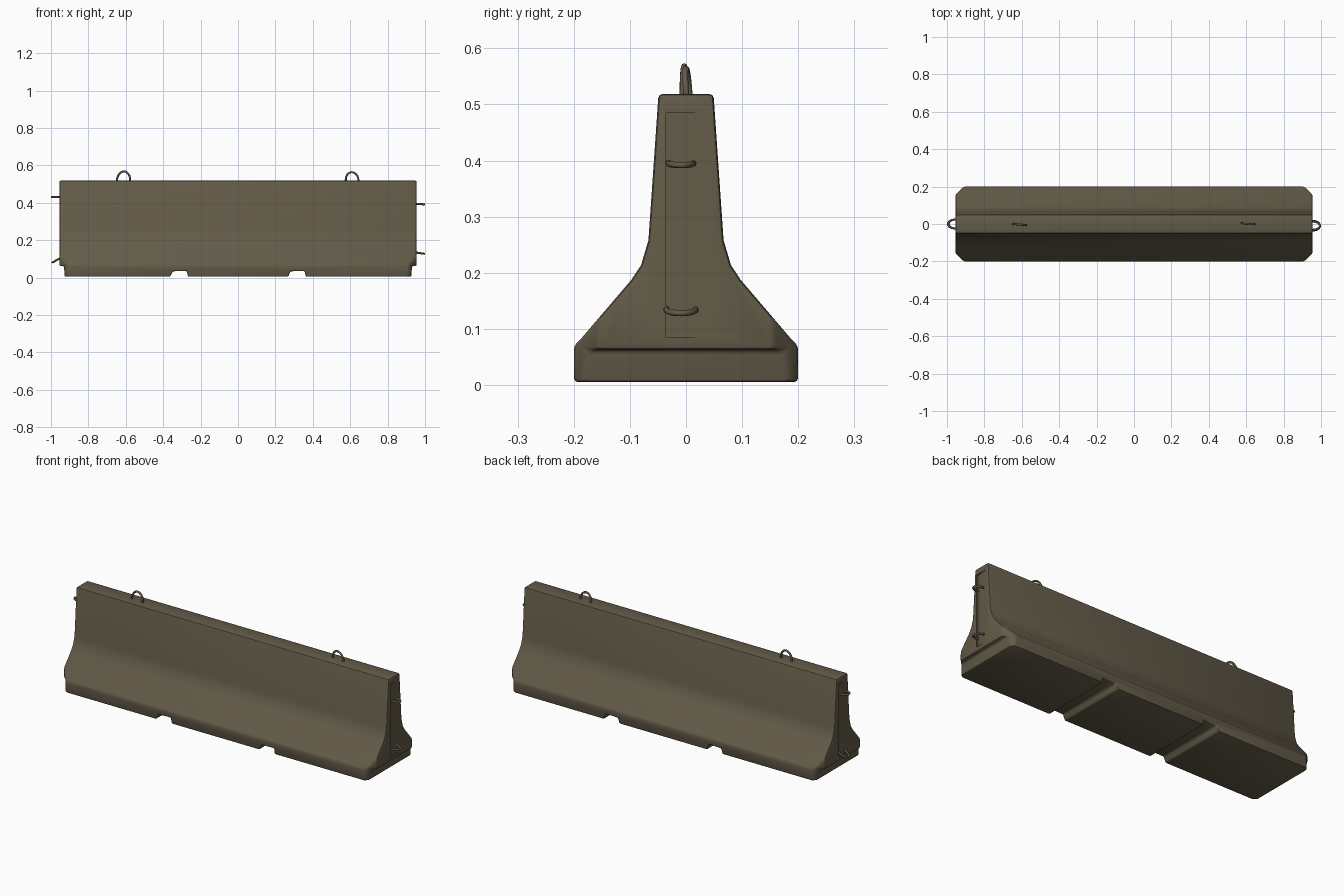
import bpy, bmesh, math
from mathutils import Vector

if "Cube" in bpy.data.objects:
    bpy.data.objects.remove(bpy.data.objects["Cube"])

concrete = bpy.data.materials.new("weathered concrete")
concrete.diffuse_color = (0.125, 0.105, 0.066, 1)
concrete.use_nodes = True
concrete.node_tree.nodes["Principled BSDF"].inputs["Base Color"].default_value = concrete.diffuse_color


def prism(name, pts, axis, lo, hi):
    """Extrude a 2D outline along one axis (other axes keep x, y, z order)."""
    bm = bmesh.new()

    def place(p, h):
        c = list(p)
        c.insert(axis, h)
        return bm.verts.new(c)
    a = [place(p, lo) for p in pts]
    b = [place(p, hi) for p in pts]
    n = len(pts)
    bm.faces.new(a)
    bm.faces.new(b)
    for i in range(n):
        bm.faces.new((a[i], a[(i + 1) % n], b[(i + 1) % n], b[i]))
    bmesh.ops.recalc_face_normals(bm, faces=bm.faces)
    me = bpy.data.meshes.new(name)
    bm.to_mesh(me)
    bm.free()
    ob = bpy.data.objects.new(name, me)
    me.materials.append(concrete)
    bpy.context.collection.objects.link(ob)
    return ob


def activate(ob):
    bpy.ops.object.select_all(action='DESELECT')
    ob.select_set(True)
    bpy.context.view_layer.objects.active = ob


def cut(target, cutter):
    activate(target)
    m = target.modifiers.new("cut", 'BOOLEAN')
    m.operation = 'DIFFERENCE'
    m.solver = 'EXACT'
    m.object = cutter
    bpy.ops.object.modifier_apply(modifier=m.name)
    bpy.data.objects.remove(cutter)


# Barrier body: flared profile swept along x
half = [(0.2, 0.005), (0.2, 0.07), (0.185, 0.085), (0.097, 0.188), (0.08, 0.214),
        (0.067, 0.258), (0.049, 0.519)]
profile = half + [(-y, z) for y, z in reversed(half)]
body = prism("barrier_body", profile, 0, -0.955, 0.955)

# Chamfered vertical corners of the wide foot
bm = bmesh.new()
bm.from_mesh(body.data)
for sx in (-1, 1):
    for sy in (-1, 1):
        r = bmesh.ops.bisect_plane(
            bm, geom=bm.verts[:] + bm.edges[:] + bm.faces[:], dist=1e-5,
            plane_co=(sx * 0.955, sy * 0.155, 0),
            plane_no=Vector((sx * 0.045, sy * 0.045, 0)).normalized(), clear_outer=True)
        edges = [g for g in r["geom_cut"] if isinstance(g, bmesh.types.BMEdge)]
        bmesh.ops.contextual_create(bm, geom=edges)
bmesh.ops.recalc_face_normals(bm, faces=bm.faces)
bm.to_mesh(body.data)
bm.free()

# Stepped-back foot at both ends
for s in (-1, 1):
    cut(body, prism("end_step", [(s * 0.922, -0.1), (s * 0.93, 0.062), (s * 1.1, 0.068),
                                 (s * 1.1, -0.1)], 1, -0.4, 0.4))

# Drainage channels across the underside
for x in (-0.315, 0.315):
    cut(body, prism("channel", [(x - 0.06, -0.03), (x - 0.035, 0.034), (x + 0.042, 0.036),
                                (x + 0.052, -0.03)], 1, -0.4, 0.4))

# Worn, rounded edges
activate(body)
bev = body.modifiers.new("worn_edges", 'BEVEL')
bev.width = 0.008
bev.segments = 2
bev.limit_method = 'ANGLE'
bev.angle_limit = math.radians(30)
bpy.ops.object.modifier_apply(modifier=bev.name)

# Shallow keyway in each end face
for s in (-1, 1):
    cut(body, prism("keyway", [(s * 0.98, s * -0.033), (s * 0.946, s * -0.036),
                               (s * 0.9555, s * 0.042), (s * 0.98, s * 0.042)], 2, 0.085, 0.485))
activate(body)
bpy.ops.object.shade_smooth_by_angle(angle=math.radians(35))


def steel_loop(name, start, reach, spread, radius=0.0055, n=12):
    """Half-oval bar loop: start = centre of the feet, reach = to tip, spread = half width."""
    cu = bpy.data.curves.new(name, 'CURVE')
    cu.dimensions = '3D'
    cu.bevel_depth = radius
    cu.bevel_resolution = 2
    cu.use_fill_caps = True
    sp = cu.splines.new('POLY')
    c, r, w = Vector(start), Vector(reach), Vector(spread)
    pts = [c - w - r * 0.35]
    pts += [c - w * math.cos(math.pi * i / n) + r * math.sin(math.pi * i / n) for i in range(n + 1)]
    pts.append(c + w - r * 0.35)
    sp.points.add(len(pts) - 1)
    for p, q in zip(sp.points, pts):
        p.co = (*q, 1)
    ob = bpy.data.objects.new(name, cu)
    cu.materials.append(concrete)
    bpy.context.collection.objects.link(ob)
    activate(ob)
    bpy.ops.object.convert(target='MESH')
    bpy.ops.object.shade_smooth_by_angle(angle=math.radians(50))


# Lifting loops on the top
steel_loop("lifting_loop_left", (-0.612, -0.003, 0.522), (0.002, 0, 0.046), (0.035, -0.003, 0))
steel_loop("lifting_loop_right", (0.61, 0.003, 0.522), (-0.002, -0.003, 0.042), (0.034, -0.003, 0))

# Coupling loops on the ends
steel_loop("upper_loop_left", (-0.955, 0, 0.431), (-0.0395, 0, 0), (0, 0.024, 0))
steel_loop("lower_loop_left", (-0.955, 0, 0.102), (-0.036, 0, -0.02), (0, 0.024, 0))
steel_loop("upper_loop_right", (0.955, -0.009, 0.395), (0.0395, 0, -0.003), (0, 0.022, 0))
steel_loop("lower_loop_right", (0.955, -0.009, 0.134), (0.0395, 0, -0.006), (0, 0.026, 0))
